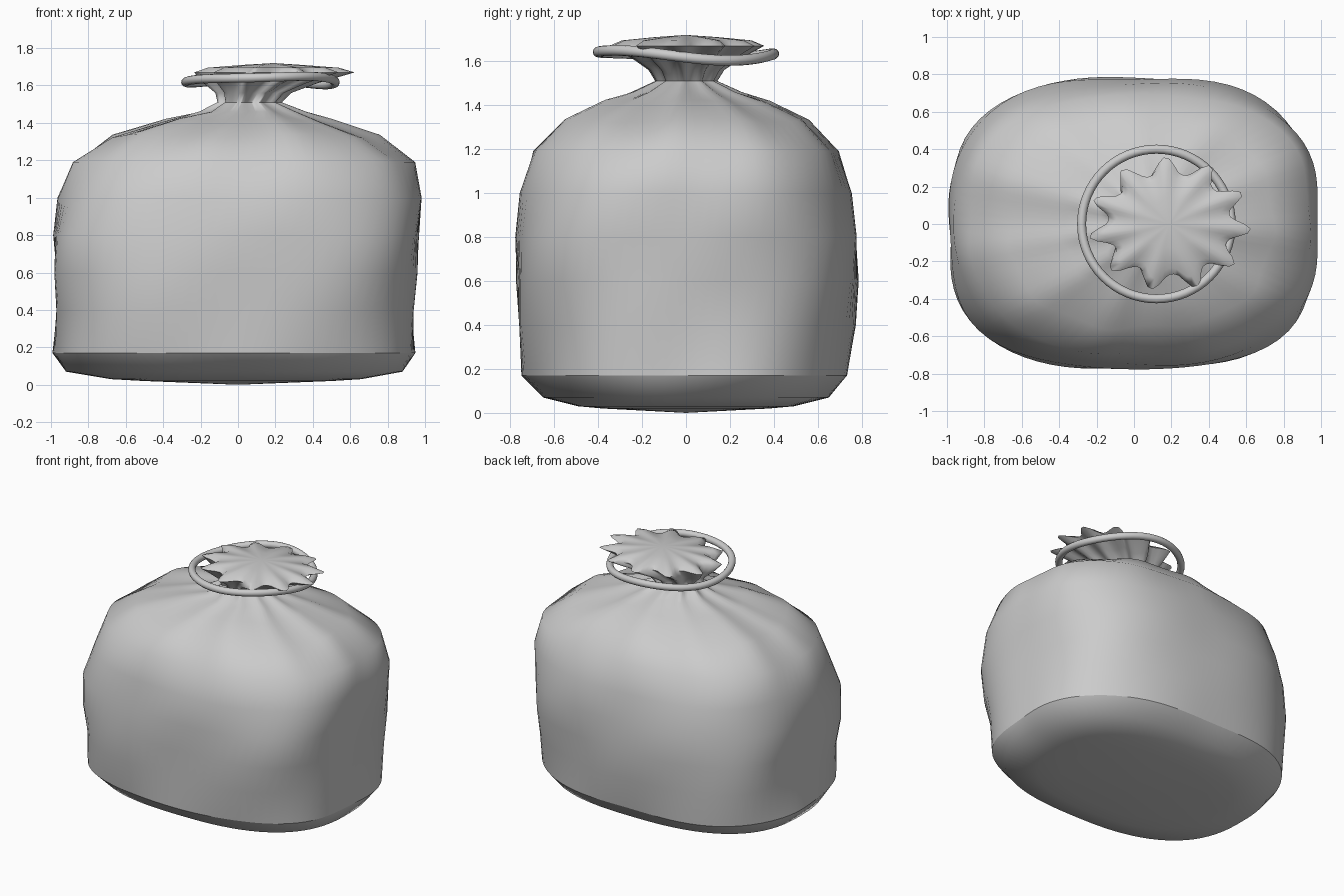
import bpy, bmesh
from math import sin, cos, pi, radians

if "Cube" in bpy.data.objects:
    bpy.data.objects.remove(bpy.data.objects["Cube"])

SEG, PLEATS = 88, 11

# Sack profile: z, left x, right x, half depth, squareness, pleat depth
PROFILE = [
    (0.02, -0.50, 0.50, 0.38, 2.4, 0),
    (0.03, -0.68, 0.66, 0.49, 2.5, 0),
    (0.07, -0.92, 0.88, 0.65, 2.6, 0),
    (0.17, -0.99, 0.94, 0.74, 2.65, 0),
    (0.40, -0.97, 0.93, 0.765, 2.8, 0),
    (0.60, -0.98, 0.95, 0.775, 2.95, 0),
    (0.80, -0.98, 0.97, 0.775, 2.9, 0),
    (1.00, -0.95, 0.995, 0.75, 2.6, 0),
    (1.19, -0.88, 0.945, 0.695, 2.65, 0.005),
    (1.33, -0.68, 0.75, 0.56, 2.55, 0.02),
    (1.415, -0.40, 0.50, 0.38, 2.3, 0.04),
    (1.46, -0.21, 0.36, 0.25, 2.0, 0.07),
    (1.51, -0.11, 0.23, 0.14, 2.0, 0.09),
    (1.56, -0.12, 0.28, 0.17, 2.0, 0.10),
    (1.61, -0.18, 0.41, 0.24, 2.0, 0.11),
    (1.67, -0.23, 0.61, 0.345, 2.0, 0.13),
    (1.695, -0.16, 0.53, 0.29, 2.0, 0.11),
    (1.71, 0.02, 0.34, 0.14, 2.0, 0.07),
]


def ring_point(row, i):
    z, xl, xr, d, n, pleat = row
    t = 2 * pi * i / SEG
    c, s = cos(t), sin(t)
    r = (abs(c) ** n + abs(s) ** n) ** (-1 / n)
    # narrow pointed pleats
    tip = (0.5 + 0.5 * cos(PLEATS * (t - radians(93)))) ** 1.5
    r *= 1 + pleat * 2 * (tip - 0.85)
    # soft dents in the cloth
    if 0.1 < z < 1.4:
        r *= 1 + 0.008 * sin(3 * t + 5 * z) + 0.008 * sin(7 * t - 9 * z + 1)
    zz = z
    if 1.2 < z < 1.45:
        zz += 0.01 * sin(5 * t + 1)
    return ((xl + xr) / 2 + (xr - xl) / 2 * r * c, d * r * s, zz)


def finish(bm, name):
    bmesh.ops.recalc_face_normals(bm, faces=bm.faces)
    mesh = bpy.data.meshes.new(name)
    bm.to_mesh(mesh)
    bm.free()
    ob = bpy.data.objects.new(name, mesh)
    bpy.context.collection.objects.link(ob)
    bpy.ops.object.select_all(action='DESELECT')
    ob.select_set(True)
    bpy.context.view_layer.objects.active = ob
    bpy.ops.object.shade_smooth_by_angle(angle=radians(70))


def bridge(bm, a, b):
    for i in range(len(a)):
        j = (i + 1) % len(a)
        bm.faces.new((a[i], a[j], b[j], b[i]))


# Sack with gathered neck and ruffled top
bm = bmesh.new()
rings = [[bm.verts.new(ring_point(row, i)) for i in range(SEG)] for row in PROFILE]
for a, b in zip(rings, rings[1:]):
    bridge(bm, a, b)
for ring, centre in ((rings[0], (0, 0, 0)), (rings[-1], (0.19, 0, 1.72))):
    v = bm.verts.new(centre)
    for i in range(SEG):
        bm.faces.new((ring[i], ring[(i + 1) % SEG], v))
# crisp fold above the base
for i in range(SEG):
    bm.edges.get((rings[3][i], rings[3][(i + 1) % SEG])).smooth = False
finish(bm, "sack")

# Loose wavy tie ring round the neck
bm = bmesh.new()
loops = []
for i in range(64):
    t = 2 * pi * i / 64
    z = 1.628 - 0.012 * sin(t) + 0.012 * cos(2 * t + 2.6) - 0.008 * sin(3 * t)
    loop = []
    for k in range(12):
        a = 2 * pi * k / 12
        r = 0.4 + 0.024 * cos(a)
        loop.append(bm.verts.new((0.12 + r * cos(t), r * sin(t), z + 0.024 * sin(a))))
    loops.append(loop)
for i in range(64):
    bridge(bm, loops[i], loops[(i + 1) % 64])
finish(bm, "tie_ring")
